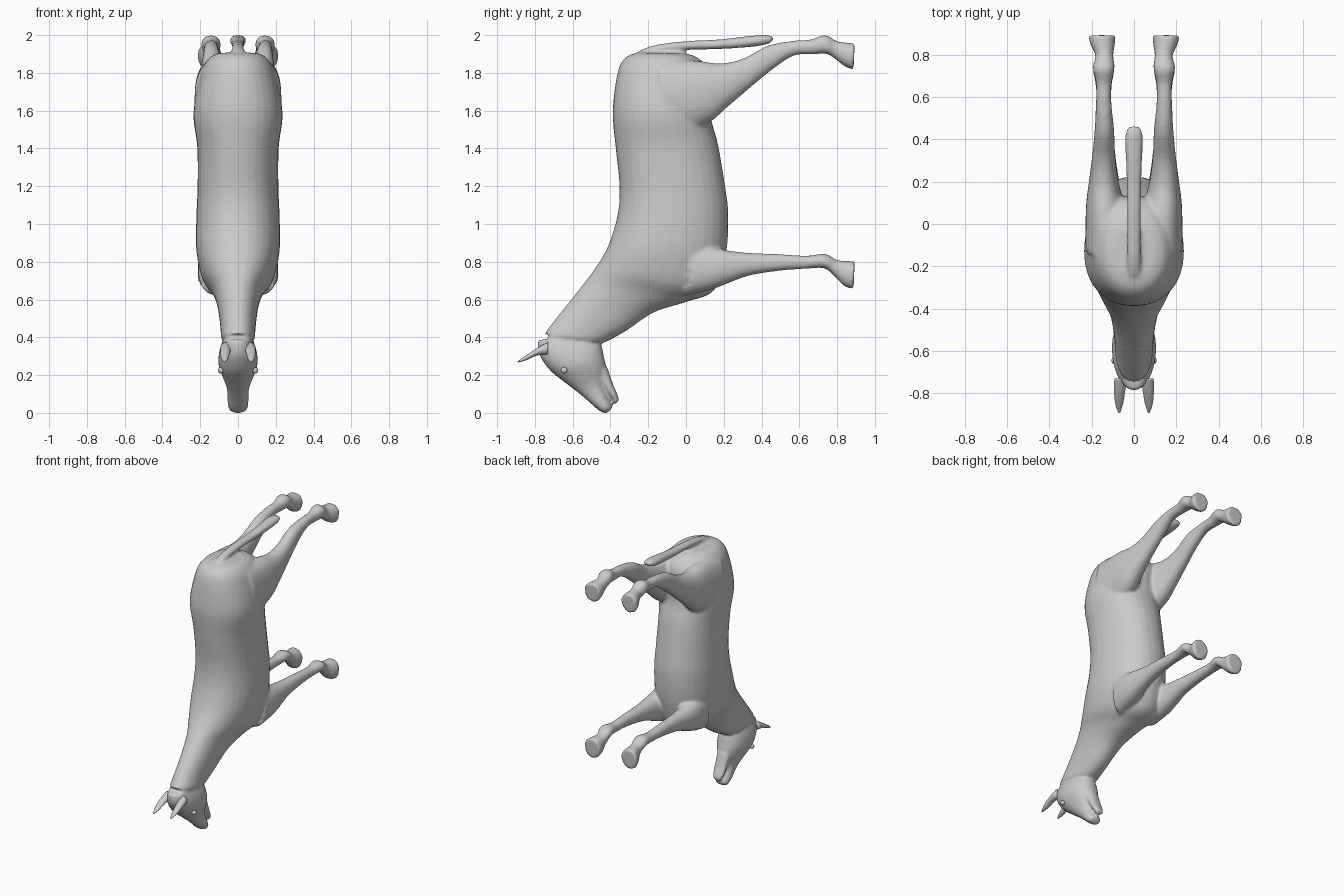
import bpy, bmesh, math
from mathutils import Vector


def spline(rows, steps):
    """Catmull-Rom interpolation through rows of numbers."""
    pts = [rows[0]] + list(rows) + [rows[-1]]
    out = []
    for i in range(1, len(pts) - 2):
        for s in range(steps):
            t = s / steps
            out.append([0.5 * (2 * b + (c - a) * t + (2 * a - 5 * b + 4 * c - d) * t * t
                               + (3 * b - a - 3 * c + d) * t ** 3)
                        for a, b, c, d in zip(*pts[i - 1:i + 3])])
    return out + [list(rows[-1])]


def loft(bm, rows, side=1, n=32, power=2.2, steps=5):
    """Each row: outline point A (y, z), outline point B (y, z), centre x, half width."""
    rings = []
    for ay, az, by, bz, cx, w in spline(rows, steps):
        ring = []
        for k in range(n):
            a = 2 * math.pi * k / n
            c, s = math.cos(a), math.sin(a)
            u = math.copysign(abs(c) ** (2 / power), c)
            v = math.copysign(abs(s) ** (2 / power), s)
            ring.append(bm.verts.new((side * (cx + w * v),
                                      (ay + by) / 2 + (by - ay) / 2 * u,
                                      (az + bz) / 2 + (bz - az) / 2 * u)))
        rings.append(ring)
    for r, q in zip(rings, rings[1:]):
        for k in range(n):
            bm.faces.new((r[k], r[(k + 1) % n], q[(k + 1) % n], q[k]))
    bm.faces.new(rings[0])
    bm.faces.new(rings[-1])


def finish(bm, name):
    bmesh.ops.recalc_face_normals(bm, faces=bm.faces)
    for f in bm.faces:
        f.smooth = True
    me = bpy.data.meshes.new(name)
    bm.to_mesh(me)
    bm.free()
    ob = bpy.data.objects.new(name, me)
    bpy.context.collection.objects.link(ob)
    return ob


# Rump, barrel, chest and neck
torso = [
    (-.25, 1.908, .00, 1.902, 0, .10), (-.315, 1.885, .07, 1.875, 0, .15),
    (-.36, 1.81, .13, 1.79, 0, .195), (-.388, 1.6, .13, 1.58, 0, .236),
    (-.372, 1.4, .17, 1.42, 0, .216), (-.352, 1.2, .207, 1.2, 0, .214),
    (-.362, 1.05, .224, 1.05, 0, .22), (-.41, .89, .212, .84, 0, .221),
    (-.465, .79, .15, .65, 0, .19), (-.53, .70, .00, .587, 0, .137),
    (-.60, .61, -.17, .532, 0, .11), (-.68, .51, -.32, .432, 0, .095),
    (-.75, .42, -.43, .372, 0, .09)]
# Head with upper jaw, and separate lower jaw for the open mouth
head = [
    (-.785, .385, -.50, .42, 0, .07), (-.778, .31, -.45, .36, 0, .097),
    (-.72, .225, -.435, .30, 0, .104), (-.64, .16, -.425, .25, 0, .085),
    (-.575, .11, -.43, .20, 0, .064), (-.525, .068, -.437, .14, 0, .056),
    (-.48, .028, -.417, .085, 0, .056), (-.445, .002, -.392, .04, 0, .048),
    (-.42, -.001, -.392, .022, 0, .03)]
lower_jaw = [
    (-.48, .20, -.415, .24, 0, .05), (-.44, .145, -.389, .16, 0, .048),
    (-.402, .087, -.358, .085, 0, .042), (-.375, .045, -.354, .065, 0, .028)]
tail = [
    (-.30, 1.87, -.22, 1.84, 0, .035), (-.24, 1.92, -.2, 1.88, 0, .033),
    (-.15, 1.95, -.14, 1.905, 0, .031), (.0, 1.968, .0, 1.92, 0, .032),
    (.18, 1.978, .18, 1.926, 0, .035), (.35, 1.997, .35, 1.938, 0, .041),
    (.43, 2.0, .43, 1.952, 0, .04), (.465, 1.988, .455, 1.965, 0, .028)]
hind_leg = [
    (-.15, 1.87, -.1, 1.45, .12, .11), (.05, 1.865, .11, 1.53, .135, .092),
    (.18, 1.85, .22, 1.62, .143, .07), (.30, 1.875, .35, 1.73, .143, .054),
    (.43, 1.943, .46, 1.82, .14, .046), (.56, 1.969, .57, 1.891, .143, .037),
    (.66, 1.977, .67, 1.898, .143, .037), (.735, 2.0, .745, 1.9, .143, .052),
    (.80, 1.968, .79, 1.873, .14, .042), (.85, 1.96, .84, 1.835, .148, .057),
    (.893, 1.958, .887, 1.815, .152, .065)]
front_leg = [
    (.05, .90, .0, .62, .12, .09), (.15, .875, .14, .655, .135, .078),
    (.24, .857, .24, .693, .14, .064), (.34, .847, .34, .728, .14, .051),
    (.5, .84, .5, .753, .143, .04), (.64, .832, .64, .763, .143, .037),
    (.735, .842, .735, .765, .143, .052), (.80, .81, .79, .718, .14, .042),
    (.85, .805, .84, .67, .148, .057), (.893, .803, .887, .655, .152, .065)]
ear = [
    (-.73, .375, -.73, .31, .063, .03), (-.79, .342, -.79, .303, .068, .026),
    (-.85, .303, -.845, .279, .07, .019), (-.892, .272, -.889, .267, .07, .005)]

# Fuse all body parts into one smooth skin
bm = bmesh.new()
for rows in (torso, head, lower_jaw, tail):
    loft(bm, rows)
for side in (1, -1):
    loft(bm, hind_leg, side)
    loft(bm, front_leg, side)
body = finish(bm, "horse_body")
rm = body.modifiers.new("fuse", 'REMESH')
rm.mode = 'VOXEL'
rm.voxel_size = 0.01
rm.use_smooth_shade = True
sm = body.modifiers.new("soften", 'SMOOTH')
sm.factor = 0.5
sm.iterations = 8

for side, label in ((1, "left"), (-1, "right")):
    # Ears
    bm = bmesh.new()
    loft(bm, ear, side, n=20, power=2)
    finish(bm, label + "_ear")
    # Eyes
    bm = bmesh.new()
    bmesh.ops.create_uvsphere(bm, u_segments=16, v_segments=10, radius=.017)
    bmesh.ops.translate(bm, verts=bm.verts, vec=Vector((side * .09, -.645, .225)))
    finish(bm, label + "_eye")
